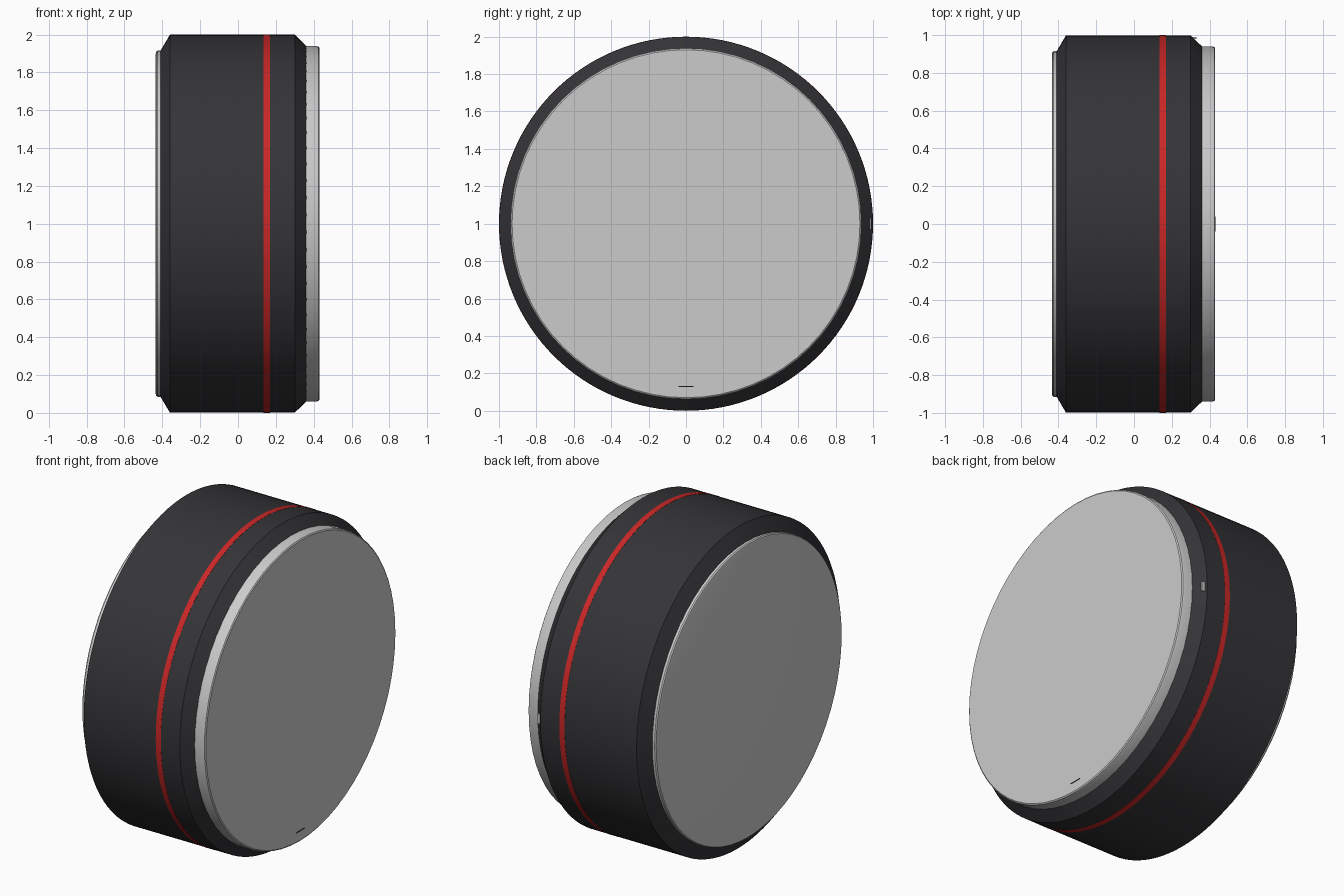
import bpy, bmesh, math

if "Cube" in bpy.data.objects:
    bpy.data.objects.remove(bpy.data.objects["Cube"])


def material(name, color):
    m = bpy.data.materials.new(name)
    m.diffuse_color = color
    m.use_nodes = True
    m.node_tree.nodes["Principled BSDF"].inputs["Base Color"].default_value = m.diffuse_color
    return m


dark = material("dark_rubber", (0.035, 0.035, 0.04, 1))
red = material("red_band", (0.6, 0.02, 0.02, 1))
black = material("black_mark", (0.01, 0.01, 0.01, 1))


def lathe(name, profile, sides, mat=None, closed=False):
    """Revolve (x, radius) points around the x axis at z = 1."""
    bm = bmesh.new()
    rings = [[bm.verts.new((x, r * math.cos(a), 1 + r * math.sin(a)))
              for a in (2 * math.pi * i / sides for i in range(sides))]
             for x, r in profile]
    pairs = list(zip(rings, rings[1:]))
    if closed:
        pairs.append((rings[-1], rings[0]))
    else:
        bm.faces.new(rings[0])
        bm.faces.new(rings[-1])
    for a, b in pairs:
        for i in range(sides):
            j = (i + 1) % sides
            bm.faces.new((a[i], a[j], b[j], b[i]))
    return finish(name, bm, mat)


def box(name, center, size, mat):
    bm = bmesh.new()
    bmesh.ops.create_cube(bm, size=1)
    bmesh.ops.scale(bm, vec=size, verts=bm.verts)
    bmesh.ops.translate(bm, vec=center, verts=bm.verts)
    return finish(name, bm, mat)


def finish(name, bm, mat):
    bmesh.ops.recalc_face_normals(bm, faces=bm.faces)
    me = bpy.data.meshes.new(name)
    bm.to_mesh(me)
    bm.free()
    ob = bpy.data.objects.new(name, me)
    bpy.context.collection.objects.link(ob)
    if mat:
        me.materials.append(mat)
    bpy.ops.object.select_all(action='DESELECT')
    ob.select_set(True)
    bpy.context.view_layer.objects.active = ob
    bpy.ops.object.shade_smooth_by_angle(angle=math.radians(25))
    return ob


# Chamfered dark drum
lathe("drum_body", [(-0.415, 0.905), (-0.36, 0.999), (0.30, 0.999), (0.37, 0.93)], 128, dark)

# Red band around the drum, barely proud of the surface
lathe("red_band", [(0.135, 0.98), (0.135, 1.0), (0.17, 1.0), (0.17, 0.98)], 128, red, closed=True)

# Grey end caps with softened rims
lathe("outer_cap", [(0.33, 0.94), (0.415, 0.94), (0.425, 0.937), (0.43, 0.93)], 64)
lathe("inner_cap", [(-0.435, 0.90), (-0.432, 0.91), (-0.425, 0.915), (-0.39, 0.915)], 64)

# Index line low on the outer cap
box("index_line", (0.43, 0, 0.13), (0.004, 0.08, 0.005), black)

# Small tick on the side of the drum shoulder
box("shoulder_tick", (0.315, 0.985, 1.0), (0.03, 0.01, 0.06), None)
